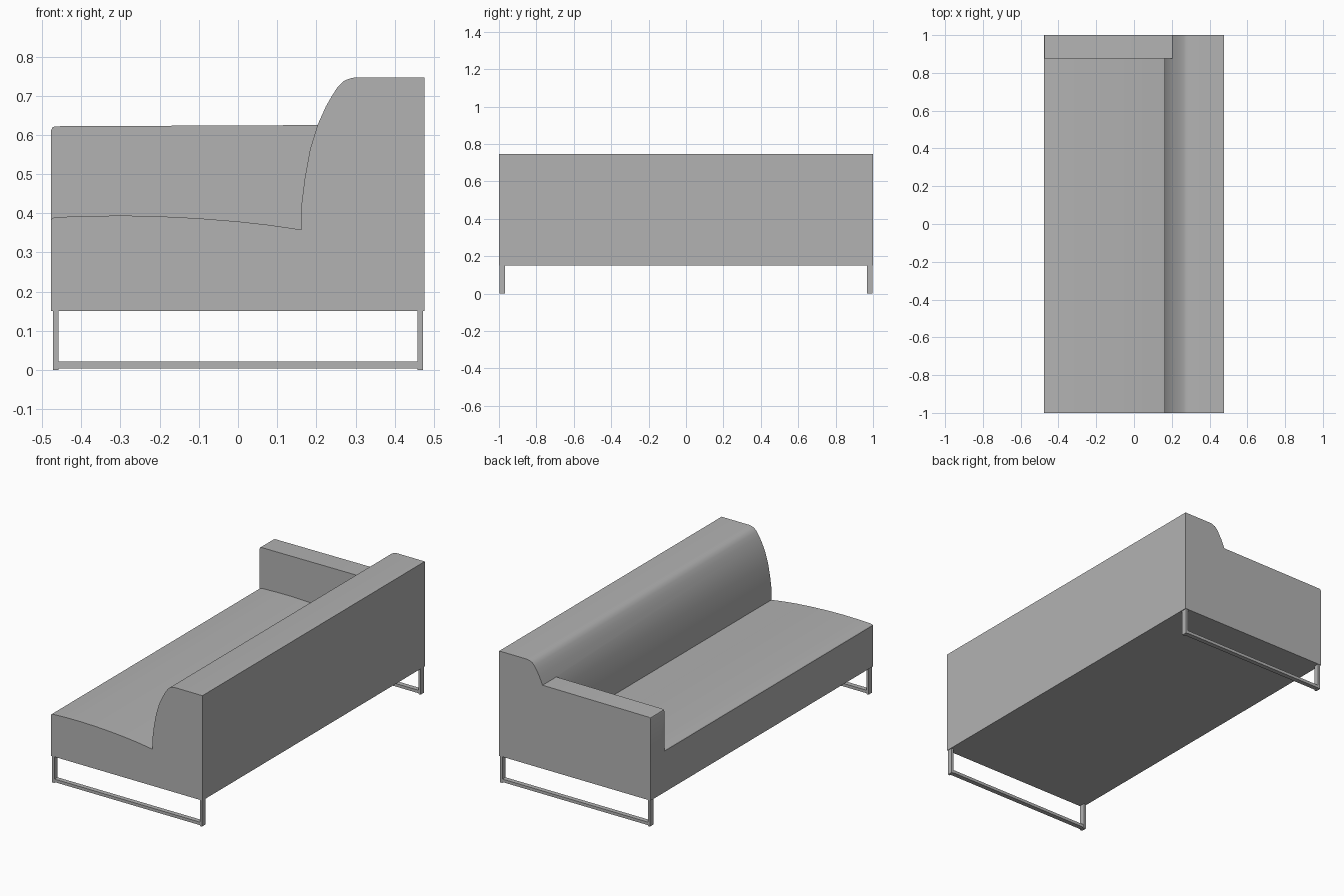
import bpy, bmesh, math

if "Cube" in bpy.data.objects:
    bpy.data.objects.remove(bpy.data.objects["Cube"])

def material(name, rgb):
    m = bpy.data.materials.new(name)
    m.diffuse_color = (*rgb, 1)
    m.use_nodes = True
    m.node_tree.nodes["Principled BSDF"].inputs["Base Color"].default_value = m.diffuse_color
    return m

GREY = material("grey_fabric", (0.45, 0.45, 0.45))

def prism(name, profile, y0, y1):
    """Extrude an x-z outline along y."""
    bm = bmesh.new()
    face = bm.faces.new([bm.verts.new((x, y0, z)) for x, z in profile])
    new = bmesh.ops.extrude_face_region(bm, geom=[face])["geom"]
    bmesh.ops.translate(bm, vec=(0, y1 - y0, 0),
                        verts=[v for v in new if isinstance(v, bmesh.types.BMVert)])
    bmesh.ops.recalc_face_normals(bm, faces=bm.faces)
    mesh = bpy.data.meshes.new(name)
    bm.to_mesh(mesh)
    bm.free()
    mesh.materials.append(GREY)
    obj = bpy.data.objects.new(name, mesh)
    bpy.context.collection.objects.link(obj)
    return obj

def box(name, x0, x1, y0, y1, z0, z1):
    return prism(name, [(x0, z0), (x1, z0), (x1, z1), (x0, z1)], y0, y1)

# Curves of the seat, the lower backrest and the upper backrest
seat = [(-0.477, 0.384), (-0.473, 0.388), (-0.465, 0.390), (-0.38, 0.393), (-0.29, 0.394),
        (-0.2, 0.392), (-0.1, 0.387), (0.0, 0.379), (0.08, 0.370), (0.162, 0.358)]
back_low = [(0.162, 0.422), (0.170, 0.486), (0.184, 0.563), (0.203, 0.625)]
back_high = [(0.224, 0.672), (0.240, 0.700), (0.255, 0.723), (0.268, 0.736),
             (0.278, 0.741), (0.289, 0.745), (0.301, 0.747), (0.476, 0.747)]
arm_top = [(-0.477, 0.612), (-0.474, 0.619), (-0.466, 0.622)]

# Upholstered body at armrest height, with the seating area cut away
body = prism("sofa_body", [(0.476, 0.15), (-0.477, 0.15)] + arm_top + back_low[-1:] + back_high,
             -1, 1)
cutter = prism("seat_cutter", [(-0.6, 0.384)] + seat + back_low + [(0.203, 0.9), (-0.6, 0.9)],
               -1.1, 0.876)
cut = body.modifiers.new("seat_cut", 'BOOLEAN')
cut.operation = 'DIFFERENCE'
cut.solver = 'EXACT'
cut.object = cutter
bpy.context.view_layer.objects.active = body
body.select_set(True)
bpy.ops.object.modifier_apply(modifier=cut.name)
bpy.data.objects.remove(cutter)
bpy.ops.object.shade_smooth_by_angle(angle=math.radians(30))

# Sled frames under both ends
for end, y0, y1 in (("front", -0.998, -0.967), ("rear", 0.967, 0.998)):
    box(end + "_left_leg", -0.472, -0.458, y0, y1, 0, 0.15)
    box(end + "_right_leg", 0.458, 0.472, y0, y1, 0, 0.15)
    box(end + "_floor_bar", -0.458, 0.458, y0 + 0.002, y1 - 0.002, 0.004, 0.021)
